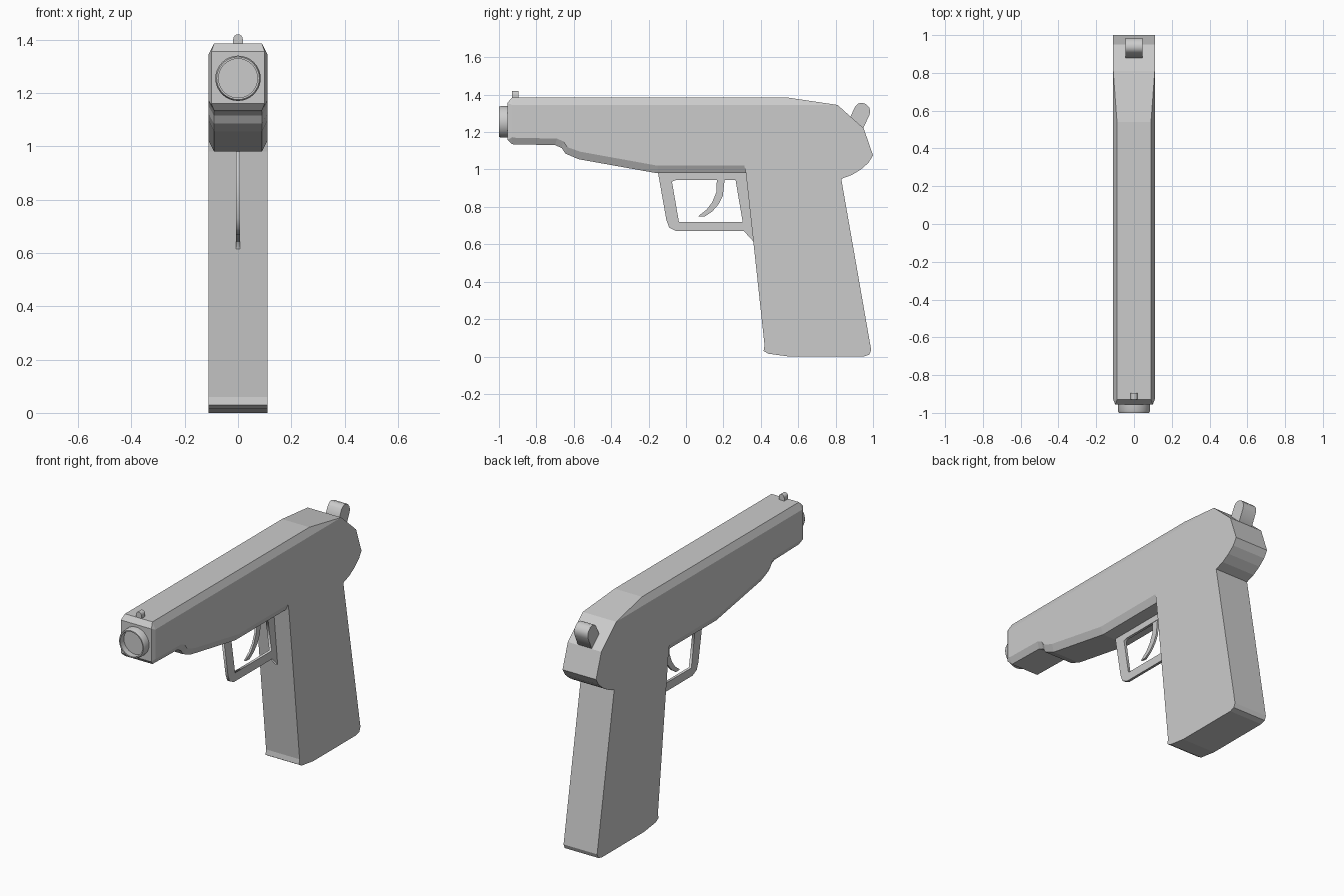
import bpy, bmesh, math

if "Cube" in bpy.data.objects:
    bpy.data.objects.remove(bpy.data.objects["Cube"])

W = 0.11  # half width of the body


def finish(bm, name):
    bmesh.ops.remove_doubles(bm, verts=bm.verts, dist=0.0005)
    bmesh.ops.recalc_face_normals(bm, faces=bm.faces)
    me = bpy.data.meshes.new(name)
    bm.to_mesh(me)
    bm.free()
    ob = bpy.data.objects.new(name, me)
    bpy.context.collection.objects.link(ob)
    return ob


def bridge(bm, a, b):
    n = len(a)
    for i in range(n):
        j = (i + 1) % n
        bm.faces.new((a[i], a[j], b[j], b[i]))


def plate(name, outlines, half):
    """Side-view outlines (y, z), later ones are holes, thickened along x."""
    cu = bpy.data.curves.new(name, 'CURVE')
    cu.dimensions = '2D'
    cu.fill_mode = 'BOTH'
    cu.extrude = half
    for pts in outlines:
        sp = cu.splines.new('POLY')
        sp.points.add(len(pts) - 1)
        for p, (y, z) in zip(sp.points, pts):
            p.co = (y, z, 0, 1)
        sp.use_cyclic_u = True
    ob = bpy.data.objects.new(name, cu)
    ob.rotation_euler = (math.pi / 2, 0, math.pi / 2)
    bpy.context.collection.objects.link(ob)
    bpy.ops.object.select_all(action='DESELECT')
    ob.select_set(True)
    bpy.context.view_layer.objects.active = ob
    bpy.ops.object.convert(target='MESH')
    return bpy.context.object


# Body: each chamfered point is (y, z, half width, side y, side z)
chamfered = [
    (0.54, 1.385, .09, 0.54, 1.345),
    (-0.93, 1.385, .09, -0.93, 1.345),
    (-0.955, 1.355, .10, -0.93, 1.345),
    (-0.955, 1.16, .10, -0.93, 1.17),
    (-0.93, 1.135, .09, -0.93, 1.17),
    (-0.70, 1.13, .09, -0.69, 1.165),
    (-0.665, 1.115, .09, -0.655, 1.15),
    (-0.645, 1.085, .09, -0.635, 1.12),
    (-0.575, 1.055, .09, -0.565, 1.095),
    (-0.155, 0.98, .09, -0.15, 1.02),
    (0.32, 0.98, .09, 0.312, 1.02),
]
# Grip and rear of the frame: full-width points (y, z)
square = [
    (0.32, 0.98), (0.36, 0.615), (0.42, 0.06), (0.415, 0.03), (0.44, 0.015),
    (0.55, 0), (0.95, 0), (0.98, 0.01), (0.99, 0.035), (0.83, 0.95),
    (0.885, 0.97), (0.935, 1.0), (0.975, 1.035), (1.0, 1.075),
    (0.95, 1.22), (0.81, 1.345),
]
points = chamfered + [(y, z, W, y, z) for y, z in square]
bm = bmesh.new()
side_l = [bm.verts.new((-W, p[3], p[4])) for p in points]
core_l = [bm.verts.new((-p[2], p[0], p[1])) for p in points]
core_r = [bm.verts.new((p[2], p[0], p[1])) for p in points]
side_r = [bm.verts.new((W, p[3], p[4])) for p in points]
for a, b in ((side_l, core_l), (core_l, core_r), (core_r, side_r)):
    bridge(bm, a, b)
bm.faces.new(side_l)
bm.faces.new(side_r)
bmesh.ops.remove_doubles(bm, verts=bm.verts, dist=0.0005)
bmesh.ops.dissolve_degenerate(bm, edges=bm.edges, dist=0.0005)
finish(bm, "body")

# Trigger guard with its opening
guard = [(-0.15, 0.985), (-0.105, 0.73), (-0.09, 0.69), (-0.05, 0.67),
         (0.31, 0.67), (0.365, 0.61), (0.325, 0.985)]
opening = [(-0.075, 0.935), (-0.055, 0.943), (0.265, 0.943), (0.303, 0.72), (-0.038, 0.72)]
plate("trigger_guard", [guard, opening], 0.008)

# Trigger
plate("trigger", [[(0.165, 0.95), (0.207, 0.95), (0.197, 0.86), (0.175, 0.815),
                   (0.14, 0.775), (0.10, 0.748), (0.065, 0.75), (0.11, 0.785),
                   (0.14, 0.825), (0.163, 0.88)]], 0.006)

# Hammer
plate("hammer", [[(0.87, 1.265), (0.907, 1.34), (0.92, 1.352), (0.938, 1.357),
                  (0.962, 1.35), (0.98, 1.33), (0.985, 1.31), (0.98, 1.29),
                  (0.945, 1.215), (0.91, 1.2)]], 0.045)

# Front sight: rounded post
bm = bmesh.new()
arch = [(-.018, 1.375)] + [(-.018 * math.cos(t), 1.402 + .018 * math.sin(t))
                           for t in (i * math.pi / 8 for i in range(9))] + [(.018, 1.375)]
front = [bm.verts.new((x, -0.93, z)) for x, z in arch]
back = [bm.verts.new((x, -0.895, z)) for x, z in arch]
bridge(bm, front, back)
bm.faces.new(front)
bm.faces.new(back)
finish(bm, "front_sight")

# Muzzle: turned ring with a recessed face
bm = bmesh.new()
rings = []
for r, y in ((.085, -.94), (.085, -.988), (.08, -1.0), (.073, -1.0), (.073, -.965)):
    rings.append([bm.verts.new((r * math.cos(k * math.tau / 32), y,
                                1.255 + r * math.sin(k * math.tau / 32))) for k in range(32)])
for a, b in zip(rings, rings[1:]):
    bridge(bm, a, b)
bm.faces.new(rings[0])
bm.faces.new(rings[-1])
muzzle = finish(bm, "muzzle")
bpy.ops.object.select_all(action='DESELECT')
muzzle.select_set(True)
bpy.context.view_layer.objects.active = muzzle
bpy.ops.object.shade_smooth_by_angle(angle=math.radians(30))
